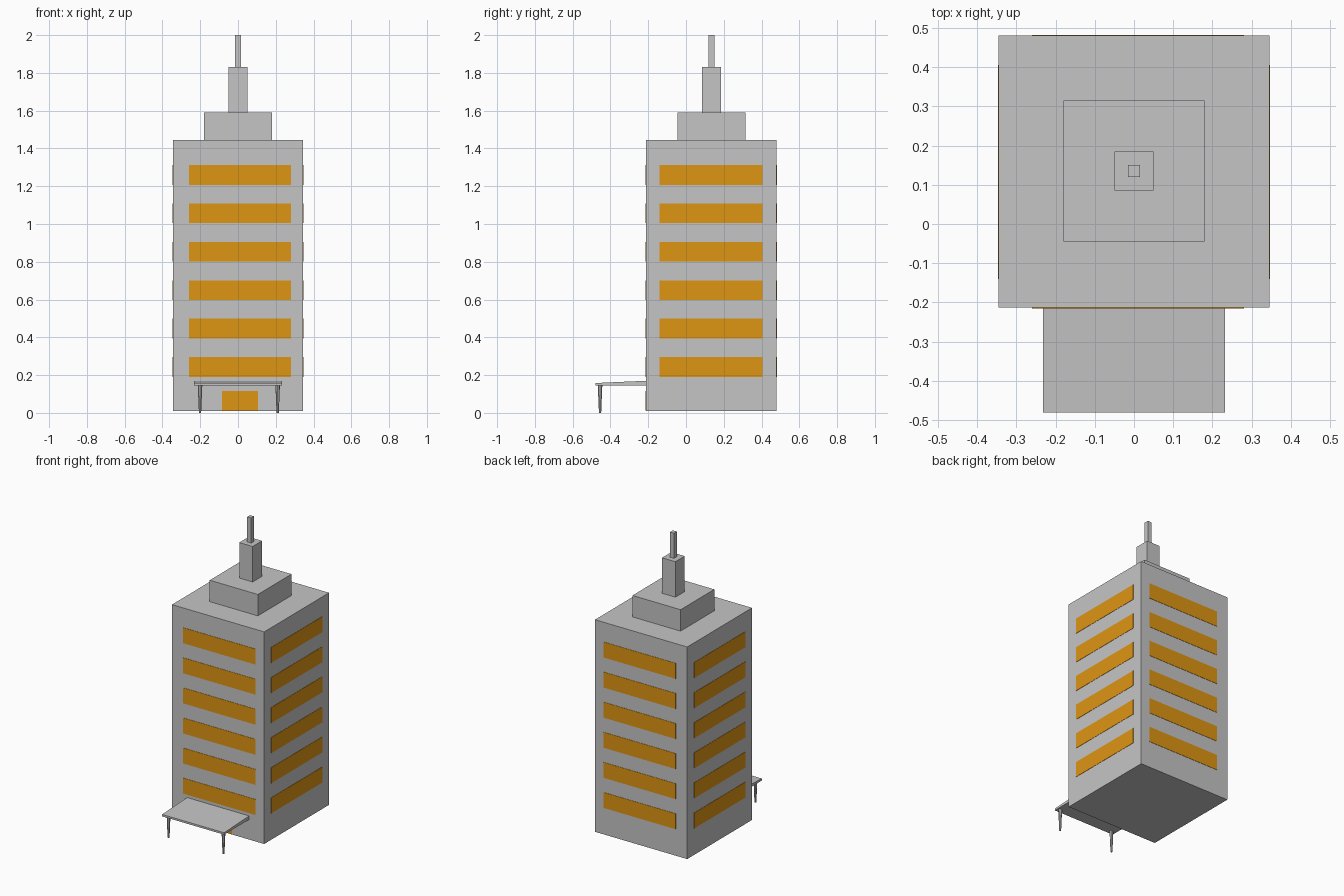
import bpy
import bmesh

if "Cube" in bpy.data.objects:
    bpy.data.objects.remove(bpy.data.objects["Cube"])


def make_material(name, rgb):
    m = bpy.data.materials.new(name)
    m.diffuse_color = (*rgb, 1.0)
    m.use_nodes = True
    m.node_tree.nodes["Principled BSDF"].inputs["Base Color"].default_value = m.diffuse_color
    return m


GREY = make_material("concrete grey", (0.56, 0.56, 0.56))
ORANGE = make_material("window orange", (0.73, 0.30, 0.006))


def finish(name, bm, mat):
    bmesh.ops.recalc_face_normals(bm, faces=bm.faces)
    mesh = bpy.data.meshes.new(name)
    bm.to_mesh(mesh)
    bm.free()
    mesh.materials.append(mat)
    ob = bpy.data.objects.new(name, mesh)
    bpy.context.collection.objects.link(ob)
    return ob


def box(name, x, y, z, mat=GREY):
    """Box from (min, max) ranges on each axis."""
    bm = bmesh.new()
    bmesh.ops.create_cube(bm, size=1.0)
    for v in bm.verts:
        v.co = [r[0] if c < 0 else r[1] for c, r in zip(v.co, (x, y, z))]
    return finish(name, bm, mat)


# Stacked tower blocks and roof mast
X0, X1, Y0, Y1 = -0.345, 0.345, -0.213, 0.48
box("tower", (X0, X1), (Y0, Y1), (0.01, 1.445))
box("upper_tier", (-0.18, 0.18), (-0.045, 0.315), (1.445, 1.59))
box("mast_base", (-0.05, 0.05), (0.085, 0.185), (1.59, 1.83))
box("mast", (-0.015, 0.015), (0.12, 0.15), (1.83, 2.0))

# Window bands: thin plates on all four sides of every floor
T = 0.002
WX, WY = (-0.26, 0.28), (-0.14, 0.405)
for floor in range(6):
    z = 0.19 + 0.2035 * floor
    wz = (z, z + 0.105)
    n = floor + 1
    box(f"front_window_{n}", WX, (Y0 - T, Y0 + T), wz, ORANGE)
    box(f"back_window_{n}", WX, (Y1 - T, Y1 + T), wz, ORANGE)
    box(f"left_window_{n}", (X0 - T, X0 + T), WY, wz, ORANGE)
    box(f"right_window_{n}", (X1 - T, X1 + T), WY, wz, ORANGE)

# Entrance door
box("door", (-0.085, 0.105), (Y0 - T, Y0 + T), (0.012, 0.115), ORANGE)

# Canopy with a top sloping down to the front
canopy = box("canopy", (-0.232, 0.232), (-0.48, Y0), (0.145, 0.17))
for v in canopy.data.vertices:
    if v.co.y < -0.4 and v.co.z > 0.16:
        v.co.z = 0.158

# Tapered canopy posts
for side, x in (("left", -0.201), ("right", 0.21)):
    bm = bmesh.new()
    bmesh.ops.create_cone(bm, cap_ends=True, segments=8,
                          radius1=0.006, radius2=0.012, depth=0.147)
    bmesh.ops.translate(bm, verts=bm.verts, vec=(x, -0.455, 0.0735))
    finish(f"{side}_canopy_post", bm, GREY)
